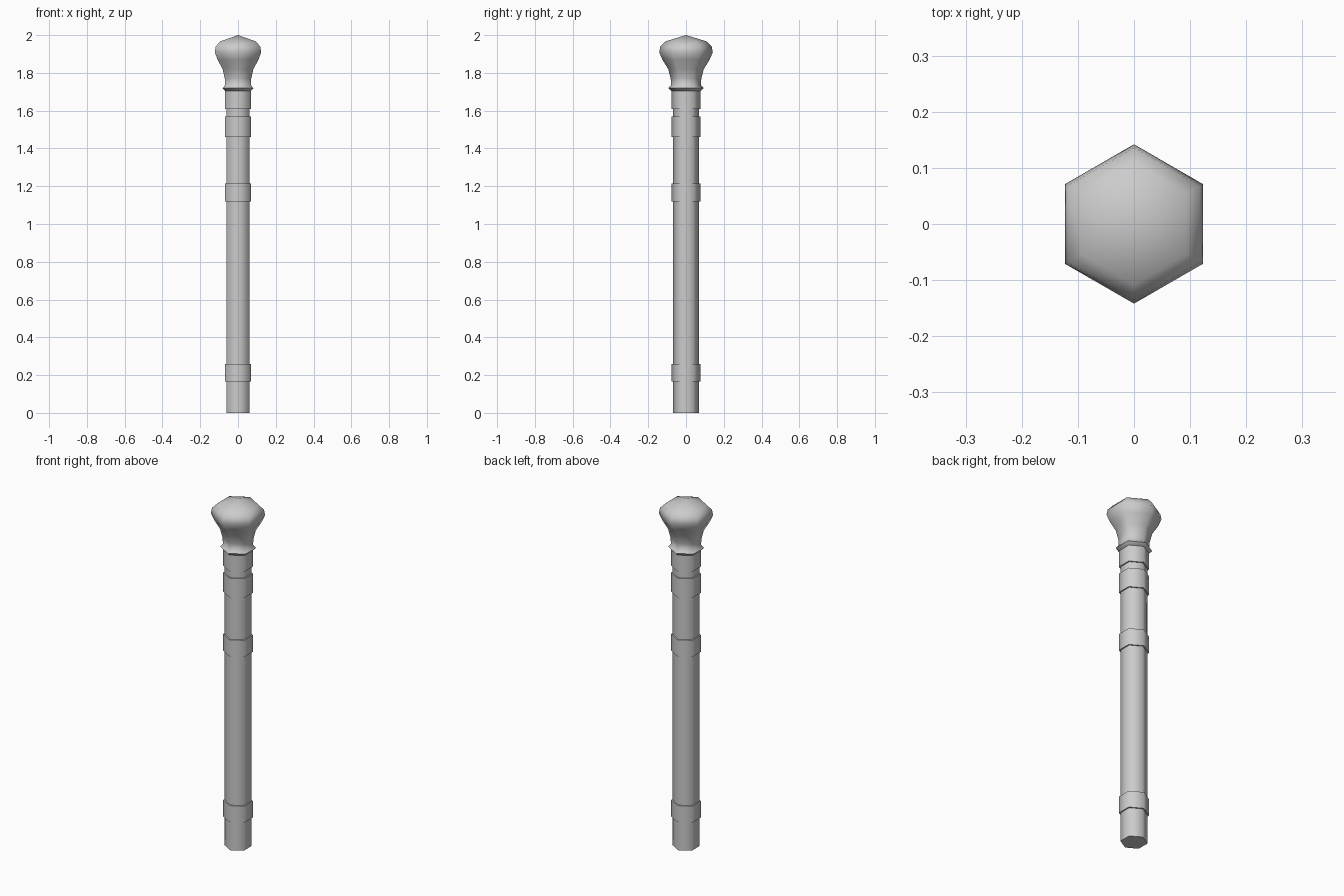
import bpy, bmesh, math

if "Cube" in bpy.data.objects:
    bpy.data.objects.remove(bpy.data.objects["Cube"])

SIDES = 6


def lathe(name, profile):
    """Six-sided revolve of (radius, z) points, closed at both ends."""
    bm = bmesh.new()
    rings = []
    for r, z in profile:
        if r == 0:
            rings.append([bm.verts.new((0, 0, z))] * SIDES)
        else:
            angles = [math.radians(90) + math.tau * i / SIDES for i in range(SIDES)]
            rings.append([bm.verts.new((r * math.cos(a), r * math.sin(a), z)) for a in angles])
    for low, high in zip(rings, rings[1:]):
        for i in range(SIDES):
            j = (i + 1) % SIDES
            corners = [low[i], low[j], high[j], high[i]]
            bm.faces.new(list(dict.fromkeys(corners)))
    for ring in (rings[0], rings[-1]):
        if len(set(ring)) == SIDES:
            bm.faces.new(ring)
    bmesh.ops.recalc_face_normals(bm, faces=bm.faces)
    mesh = bpy.data.meshes.new(name)
    bm.to_mesh(mesh)
    bm.free()
    obj = bpy.data.objects.new(name, mesh)
    bpy.context.collection.objects.link(obj)
    bpy.ops.object.select_all(action='DESELECT')
    obj.select_set(True)
    bpy.context.view_layer.objects.active = obj
    bpy.ops.object.shade_smooth_by_angle(angle=math.radians(65))
    return obj


# Long hexagonal shaft
lathe("shaft", [(0.07, 0), (0.07, 1.70)])

# Raised bands along the shaft
bands = {
    "foot_band": (0.165, 0.26),
    "middle_band": (1.12, 1.215),
    "grip_band": (1.46, 1.57),
    "neck_band": (1.61, 1.705),
}
for name, (low, high) in bands.items():
    lathe(name, [(0.078, low), (0.078, high)])

# Flared knob with a thin collar and a shallow pointed top
lathe("knob", [
    (0.078, 1.703), (0.094, 1.719), (0.079, 1.735), (0.081, 1.77),
    (0.094, 1.82), (0.125, 1.87), (0.142, 1.91), (0.136, 1.94),
    (0.108, 1.967), (0, 2.0),
])
